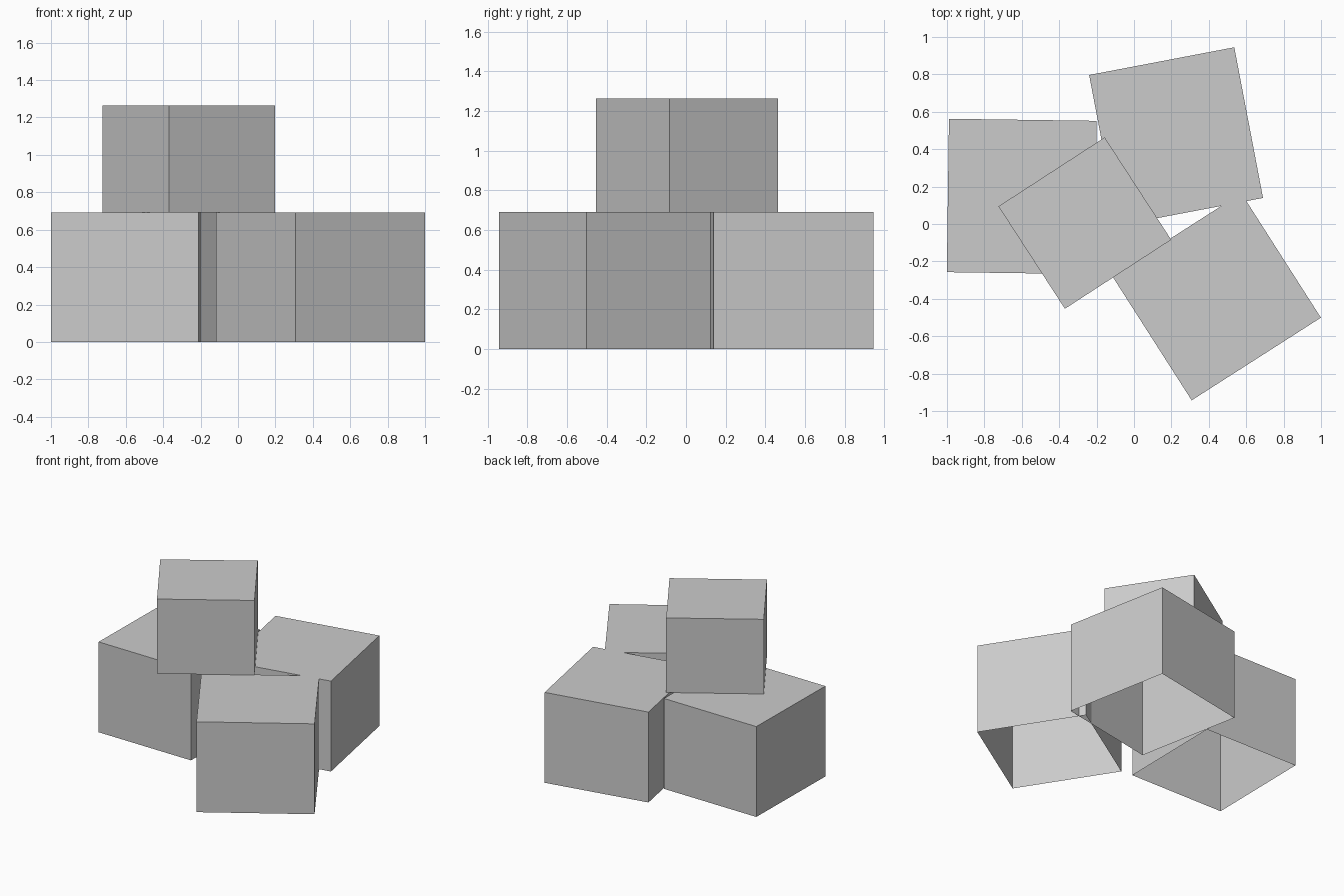
import bpy, bmesh
from math import radians
from mathutils import Matrix

cube = bpy.data.objects.get("Cube")
if cube:
    bpy.data.objects.remove(cube, do_unlink=True)

# Plain grey for every box
grey = bpy.data.materials.new("plain grey")
grey.use_nodes = True
colour = (0.6, 0.6, 0.6, 1)
grey.diffuse_color = colour
grey.node_tree.nodes["Principled BSDF"].inputs["Base Color"].default_value = colour

WIDTH, DEPTH, HEIGHT = 0.79, 0.82, 0.692


def box(name, x, y, z, turn, size=1.0):
    """A thin box shell, open underneath, standing at height z."""
    bm = bmesh.new()
    bmesh.ops.create_cube(bm, size=1, matrix=Matrix.Translation((0, 0, 0.5)))
    bm.normal_update()
    bottom = [f for f in bm.faces if f.normal.z < -0.5]
    bmesh.ops.delete(bm, geom=bottom, context='FACES')
    bmesh.ops.scale(bm, vec=(WIDTH * size, DEPTH * size, HEIGHT * size), verts=bm.verts)
    mesh = bpy.data.meshes.new(name)
    bm.to_mesh(mesh)
    bm.free()
    mesh.materials.append(grey)
    obj = bpy.data.objects.new(name, mesh)
    obj.location = (x, y, z)
    obj.rotation_euler.z = radians(turn)
    bpy.context.collection.objects.link(obj)


# Three boxes on the ground, and a smaller one stacked on them
box("right_box", -0.60, 0.147, 0, -0.8)
box("back_box", 0.225, 0.468, 0, 10.8)
box("front_box", 0.441, -0.389, 0, 122.6)
box("top_box", -0.263, 0.005, HEIGHT, 123, 0.826)
